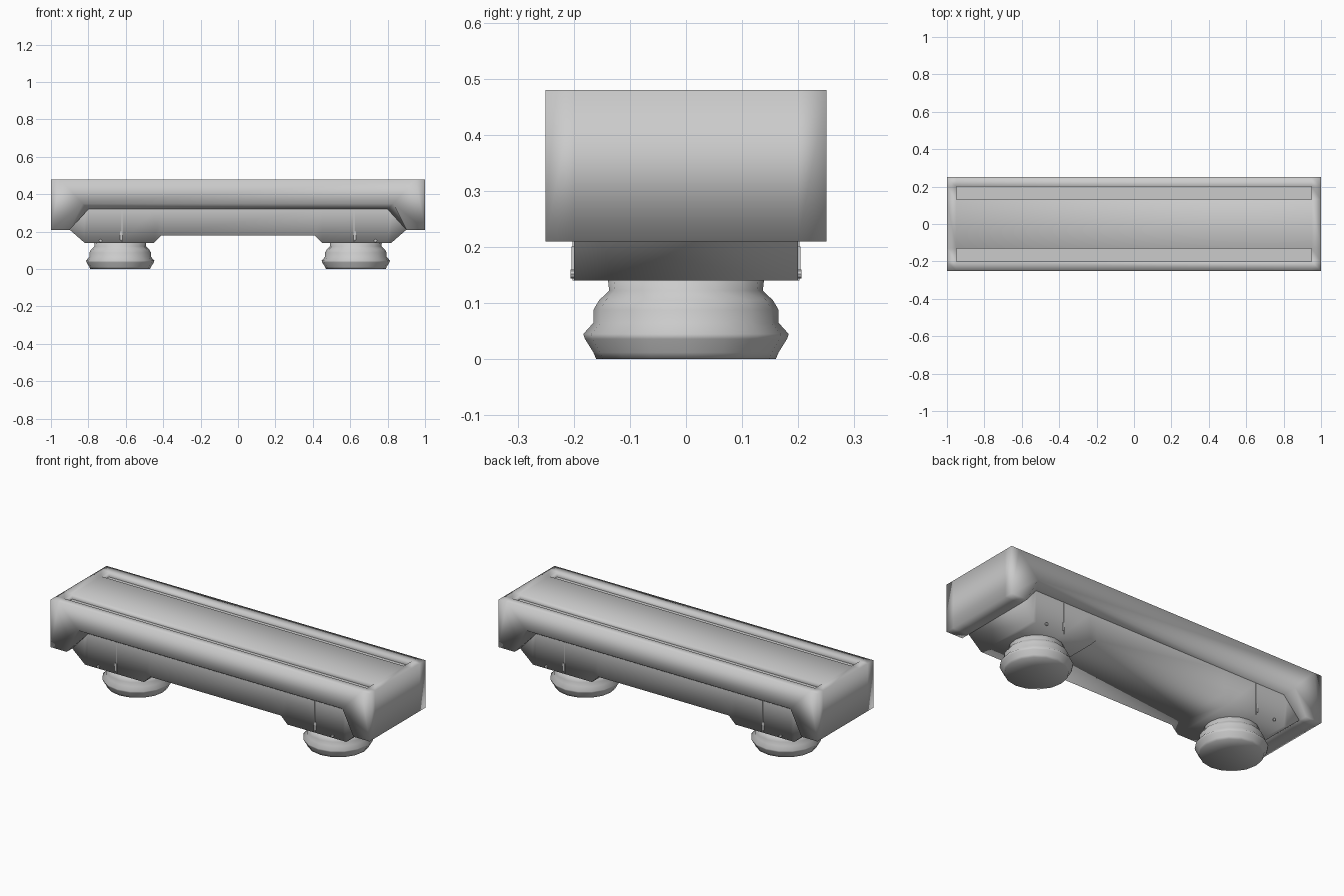
import bpy, bmesh, math
from mathutils import Matrix

cube = bpy.data.objects.get("Cube")
if cube:
    bpy.data.objects.remove(cube)

grey = bpy.data.materials.new("plain_grey")
grey.use_nodes = True
GREY = (0.6, 0.6, 0.6, 1)
grey.diffuse_color = GREY
grey.node_tree.nodes["Principled BSDF"].inputs["Base Color"].default_value = GREY


def finish(name, bm, smooth=True):
    bmesh.ops.remove_doubles(bm, verts=bm.verts, dist=1e-5)
    bmesh.ops.recalc_face_normals(bm, faces=bm.faces)
    for f in bm.faces:
        f.smooth = smooth
    mesh = bpy.data.meshes.new(name)
    bm.to_mesh(mesh)
    bm.free()
    mesh.materials.append(grey)
    obj = bpy.data.objects.new(name, mesh)
    bpy.context.collection.objects.link(obj)
    return obj


def loft(bm, rings, closed=True):
    """Join matching rings of points with quads."""
    rows = [[bm.verts.new(p) for p in ring] for ring in rings]
    n = len(rows[0])
    for a, b in zip(rows, rows[1:]):
        for i in range(n if closed else n - 1):
            j = (i + 1) % n
            bm.faces.new((a[i], a[j], b[j], b[i]))
    return rows


def mirrored(half):
    """Complete a half outline across x = 0."""
    return half + [(-x, z) for x, z in reversed(half)]


# Deck shell: arched side outline with a sloping underside lip and two long grooves
TOP = 0.48
outer = mirrored([(0.83, 0.35), (0.9, 0.21), (1, 0.21), (1, TOP), (0.95, TOP)])
inner = mirrored([(0.8, 0.32), (0.9, 0.21), (1, 0.21), (1, TOP), (0.95, TOP)])
sections = [(-0.25, outer), (-0.2, inner), (-0.13, inner),
            (0.13, inner), (0.2, inner), (0.25, outer)]
bm = bmesh.new()
rows = loft(bm, [[(x, y, z) for x, z in outline] for y, outline in sections])
bm.faces.new(rows[0])
bm.faces.new(list(reversed(rows[-1])))
bmesh.ops.recalc_face_normals(bm, faces=bm.faces)
grooves = []
for f in bm.faces:
    c = f.calc_center_median()
    if abs(c.x) < 0.1 and c.z > TOP - 0.01 and 0.13 < abs(c.y) < 0.2:
        grooves.append(f)
for f in grooves:
    for e in f.edges:
        e.smooth = False
    floor = bmesh.ops.extrude_discrete_faces(bm, faces=[f])["faces"][0]
    rim = [v.co.copy() for v in floor.verts]
    for v in floor.verts:
        v.co.z -= 0.03
    low = list(floor.verts)
    high = [bm.verts.new(p) for p in rim]
    for i in range(4):
        j = (i + 1) % 4
        bm.faces.new((high[i], high[j], low[j], low[i]))
finish("deck_shell", bm)

# Belly: trough with deeper ends, open at the top where it meets the shell
stations = [(0.9, 0.21, 0.21), (0.82, 0.14, 0.298), (0.8, 0.14, 0.32),
            (0.62, 0.14, 0.32), (0.45, 0.14, 0.32), (0.41, 0.18, 0.32)]
stations += [(-x, lo, hi) for x, lo, hi in reversed(stations)]
bm = bmesh.new()
loft(bm, [[(x, -0.2, hi), (x, -0.2, lo), (x, 0.2, lo), (x, 0.2, hi)]
          for x, lo, hi in stations], closed=False)
bmesh.ops.dissolve_degenerate(bm, dist=1e-5, edges=bm.edges)
belly = finish("belly", bm)
# The trough is open, so make its sides face outward
bm = bmesh.new()
bm.from_mesh(belly.data)
bm.faces.ensure_lookup_table()
down = sum(f.normal.z * f.calc_area() for f in bm.faces)
if down > 0:
    bmesh.ops.reverse_faces(bm, faces=bm.faces)
bm.to_mesh(belly.data)
bm.free()

# Hover pods: turned bulbs with a dished underside
POD = [(0.14, 0.15), (0.137, 0.122), (0.155, 0.105), (0.165, 0.088),
       (0.165, 0.065), (0.183, 0.045), (0.18, 0.036), (0.165, 0.012), (0.16, 0)]
SIDES = 16


def pod(name, cx):
    bm = bmesh.new()
    rings = [[(cx + r * math.cos(math.tau * i / SIDES),
               r * math.sin(math.tau * i / SIDES), z) for i in range(SIDES)]
             for r, z in POD]
    rows = loft(bm, rings)
    bm.faces.new(rows[0])
    centre = bm.verts.new((cx, 0, 0.03))
    for i in range(SIDES):
        bm.faces.new((rows[-1][i], rows[-1][(i + 1) % SIDES], centre))
    finish(name, bm)


def plate(name, location, size):
    bm = bmesh.new()
    bmesh.ops.create_cube(bm, size=1, matrix=Matrix.Translation(location)
                          @ Matrix.Diagonal((*size, 1)))
    finish(name, bm, smooth=False)


def bolt(name, location):
    bm = bmesh.new()
    bmesh.ops.create_cone(bm, cap_ends=True, segments=8, radius1=0.008,
                          radius2=0.008, depth=0.012,
                          matrix=Matrix.Translation(location)
                          @ Matrix.Rotation(math.pi / 2, 4, "X"))
    finish(name, bm, smooth=False)


# Pods, side seams, latches and bolts at each end
for sx, end in ((1, "left"), (-1, "right")):
    pod(end + "_hover_pod", sx * 0.63)
    for sy, side in ((-1, "front"), (1, "back")):
        tag = end + "_" + side
        plate(tag + "_seam", (sx * 0.62, sy * 0.2, 0.23), (0.004, 0.004, 0.18))
        plate(tag + "_latch", (sx * 0.625, sy * 0.2, 0.178), (0.012, 0.008, 0.045))
        bolt(tag + "_bolt", (sx * 0.735, sy * 0.2, 0.152))
